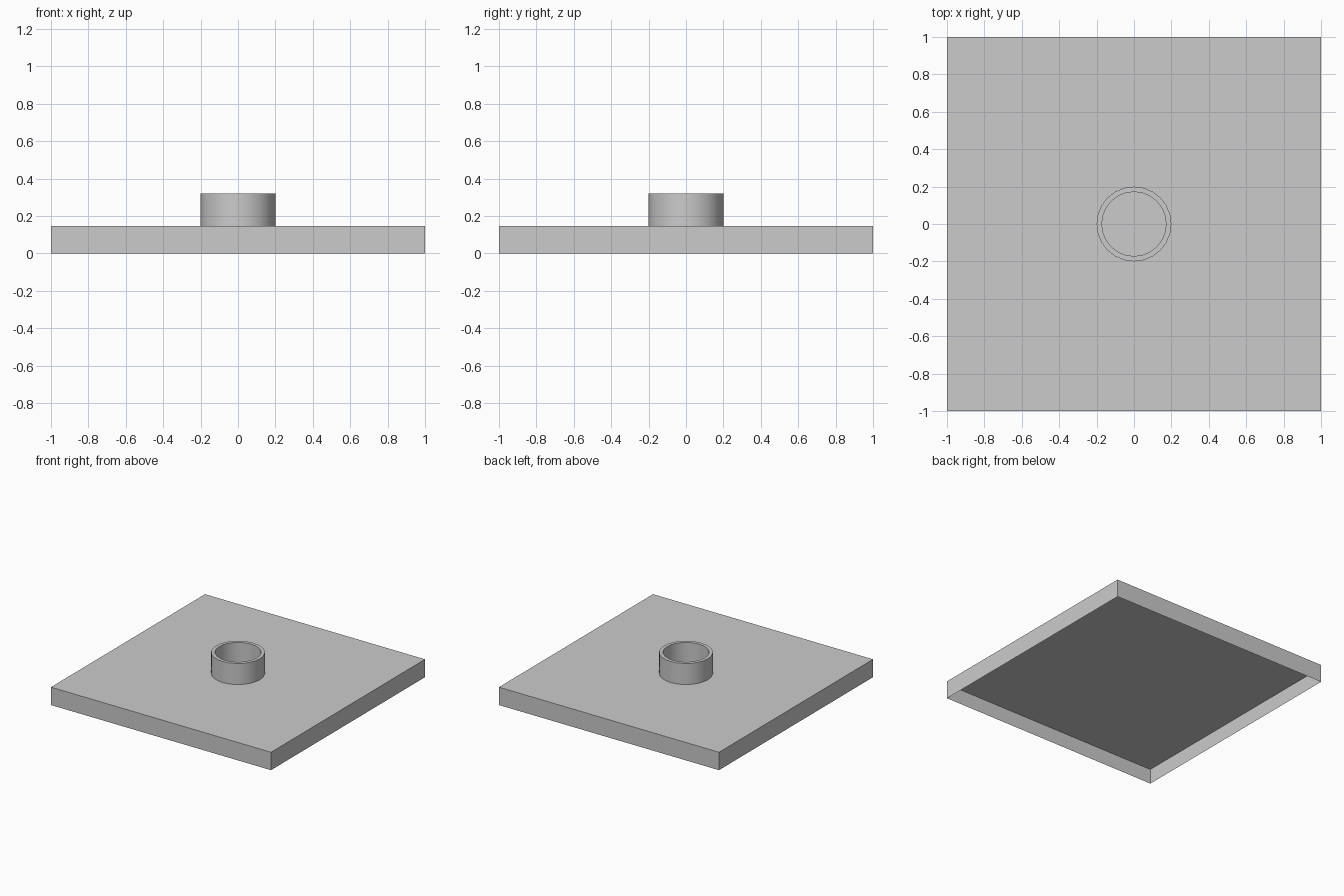
import bpy
import bmesh
import math

SIZE = 2.0        # plate side length
PLATE_TOP = 0.147
TOP_THICK = 0.03
SKIRT = 0.01
TUBE_TOP = 0.32
SEGMENTS = 24

default = bpy.data.objects.get("Cube")
if default:
    bpy.data.objects.remove(default, do_unlink=True)

grey = bpy.data.materials.new("plain_grey")
grey.use_nodes = True
colour = (0.6, 0.6, 0.6, 1)
grey.diffuse_color = colour
grey.node_tree.nodes["Principled BSDF"].inputs["Base Color"].default_value = colour


def add_object(name, bm):
    bmesh.ops.recalc_face_normals(bm, faces=bm.faces)
    mesh = bpy.data.meshes.new(name)
    bm.to_mesh(mesh)
    bm.free()
    mesh.materials.append(grey)
    obj = bpy.data.objects.new(name, mesh)
    bpy.context.collection.objects.link(obj)
    return obj


# Square plate, hollowed from below to leave a thin skirt
bm = bmesh.new()
bmesh.ops.create_cube(bm, size=1)
for v in bm.verts:
    v.co = (v.co.x * SIZE, v.co.y * SIZE, (v.co.z + 0.5) * PLATE_TOP)
bottom = min(bm.faces, key=lambda f: f.calc_center_median().z)
bmesh.ops.inset_region(bm, faces=[bottom], thickness=SKIRT)
for v in bottom.verts:
    v.co.z = PLATE_TOP - TOP_THICK
add_object("plate", bm)

# Open tube standing on the plate, spun from its wall section
bm = bmesh.new()
section = [(0.172, PLATE_TOP), (0.2, PLATE_TOP), (0.2, TUBE_TOP), (0.172, TUBE_TOP)]
verts = [bm.verts.new((r, 0, z)) for r, z in section]
edges = [bm.edges.new((verts[i], verts[(i + 1) % 4])) for i in range(4)]
bmesh.ops.spin(bm, geom=verts + edges, cent=(0, 0, 0), axis=(0, 0, 1),
               angle=math.tau, steps=SEGMENTS, use_duplicate=False)
bmesh.ops.remove_doubles(bm, verts=bm.verts, dist=0.0005)
tube = add_object("tube", bm)

bpy.ops.object.select_all(action="DESELECT")
tube.select_set(True)
bpy.context.view_layer.objects.active = tube
bpy.ops.object.shade_smooth_by_angle(angle=math.radians(30))
